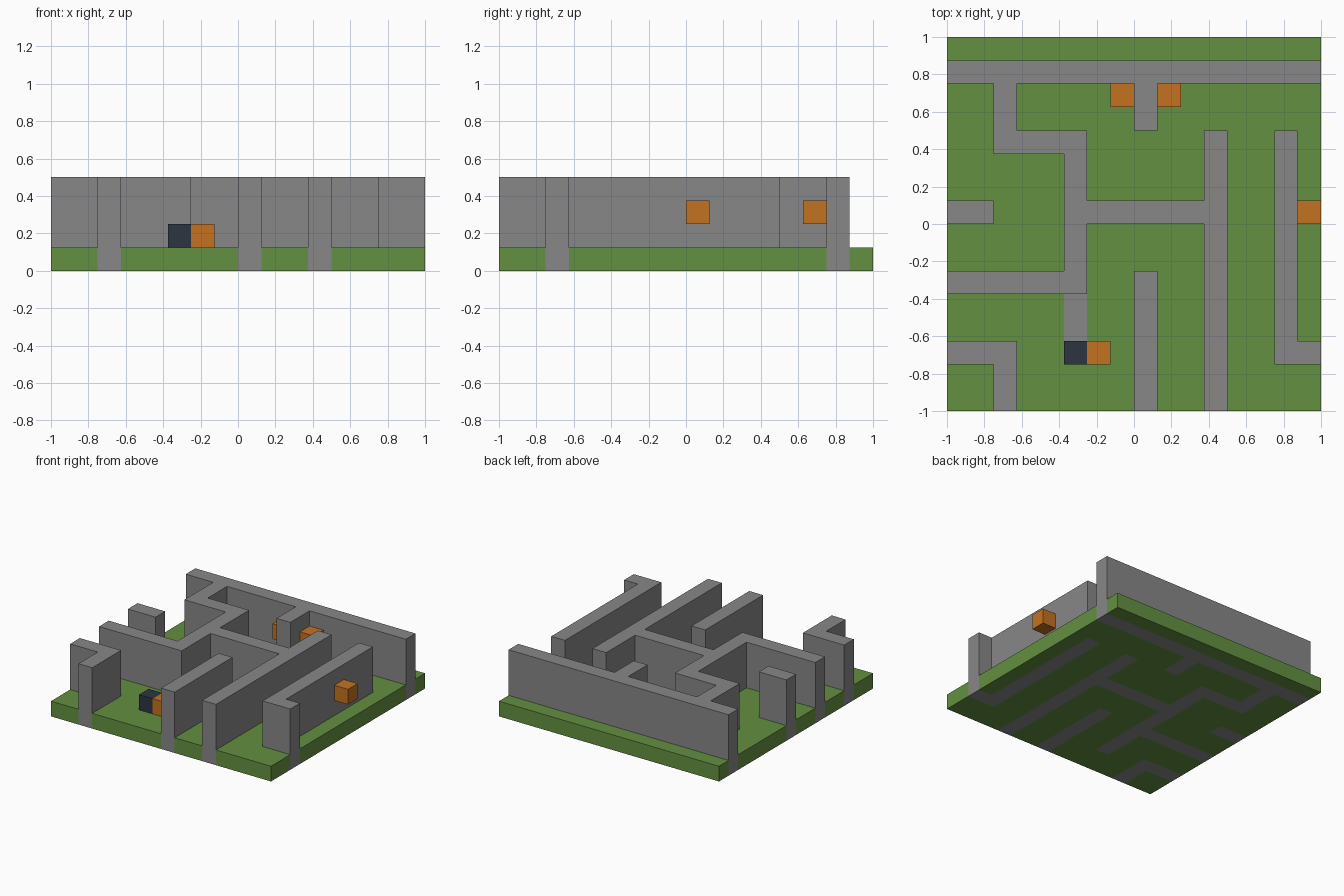
import bpy
import bmesh
import math

if "Cube" in bpy.data.objects:
    bpy.data.objects.remove(bpy.data.objects["Cube"], do_unlink=True)

N = 16            # cells along each side
S = 2 / N         # cell size


def make_material(name, rgb):
    mat = bpy.data.materials.new(name)
    mat.use_nodes = True
    color = (*rgb, 1)
    mat.diffuse_color = color
    mat.node_tree.nodes["Principled BSDF"].inputs["Base Color"].default_value = color
    return mat


grass = make_material("grass green", (0.125, 0.28, 0.052))
stone = make_material("stone grey", (0.245, 0.245, 0.245))
orange = make_material("orange", (0.55, 0.17, 0.015))
navy = make_material("dark navy", (0.025, 0.036, 0.053))


def point(i, j, k):
    return (i * S - 1, j * S - 1, k * S)


def finish(bm, name, mat):
    mesh = bpy.data.meshes.new(name)
    bm.to_mesh(mesh)
    bm.free()
    mesh.materials.append(mat)
    obj = bpy.data.objects.new(name, mesh)
    bpy.context.collection.objects.link(obj)
    return obj


def cells_of(rects):
    return {(i, j) for x0, x1, y0, y1 in rects
            for i in range(x0, x1) for j in range(y0, y1)}


# Maze wall runs as cell ranges: x start, x end, y start, y end
wall_cells = cells_of([
    (0, 16, 14, 15),                                    # back wall
    (2, 3, 11, 14), (2, 6, 11, 12), (5, 6, 5, 12),      # zigzag
    (6, 11, 8, 9), (11, 12, 0, 12),                     # centre bar, long wall
    (14, 15, 2, 12), (14, 16, 2, 3),                    # left hook
    (8, 9, 12, 14), (0, 2, 8, 9), (8, 9, 0, 6),         # stubs
    (0, 6, 5, 6),                                       # right bar
    (0, 3, 2, 3), (2, 3, 0, 3),                         # front corner
])
path_cells = cells_of([(5, 6, 2, 5)])
all_cells = cells_of([(0, N, 0, N)])


def height(cell):
    if cell not in all_cells:
        return 0
    return 4 if cell in wall_cells else 1


def build_cells(name, cells, mat):
    """Outer skin of a group of columns, leaving out hidden faces."""
    bm = bmesh.new()

    def quad(*pts):
        bm.faces.new([bm.verts.new(point(*p)) for p in pts])

    for i, j in sorted(cells):
        h = height((i, j))
        corners = [(i, j), (i + 1, j), (i + 1, j + 1), (i, j + 1)]
        quad(*[(*c, h) for c in corners])
        quad(*[(*c, 0) for c in reversed(corners)])
        for n, (dx, dy) in enumerate([(0, -1), (1, 0), (0, 1), (-1, 0)]):
            low = height((i + dx, j + dy))
            a, b = corners[n], corners[(n + 1) % 4]
            for k in range(low, h):
                quad((*a, k), (*b, k), (*b, k + 1), (*a, k + 1))
    bmesh.ops.remove_doubles(bm, verts=bm.verts, dist=S / 100)
    bmesh.ops.dissolve_limit(bm, angle_limit=math.radians(1),
                             verts=bm.verts, edges=bm.edges)
    return finish(bm, name, mat)


build_cells("grass_floor", all_cells - wall_cells - path_cells, grass)
build_cells("maze_walls", wall_cells, stone)
build_cells("stone_path", path_cells, stone)


# Small cubes, placed by cell
def build_cube(name, i, j, k, mat):
    bm = bmesh.new()
    bmesh.ops.create_cube(bm, size=S)
    bmesh.ops.translate(bm, verts=bm.verts, vec=point(i + 0.5, j + 0.5, k + 0.5))
    return finish(bm, name, mat)


build_cube("dark_block", 5, 2, 1, navy)
build_cube("front_orange_block", 6, 2, 1, orange)
build_cube("left_orange_block", 15, 8, 2, orange)
for label, i in (("right", 7), ("left", 9)):
    build_cube("back_orange_block_" + label, i, 13, 2, orange)
